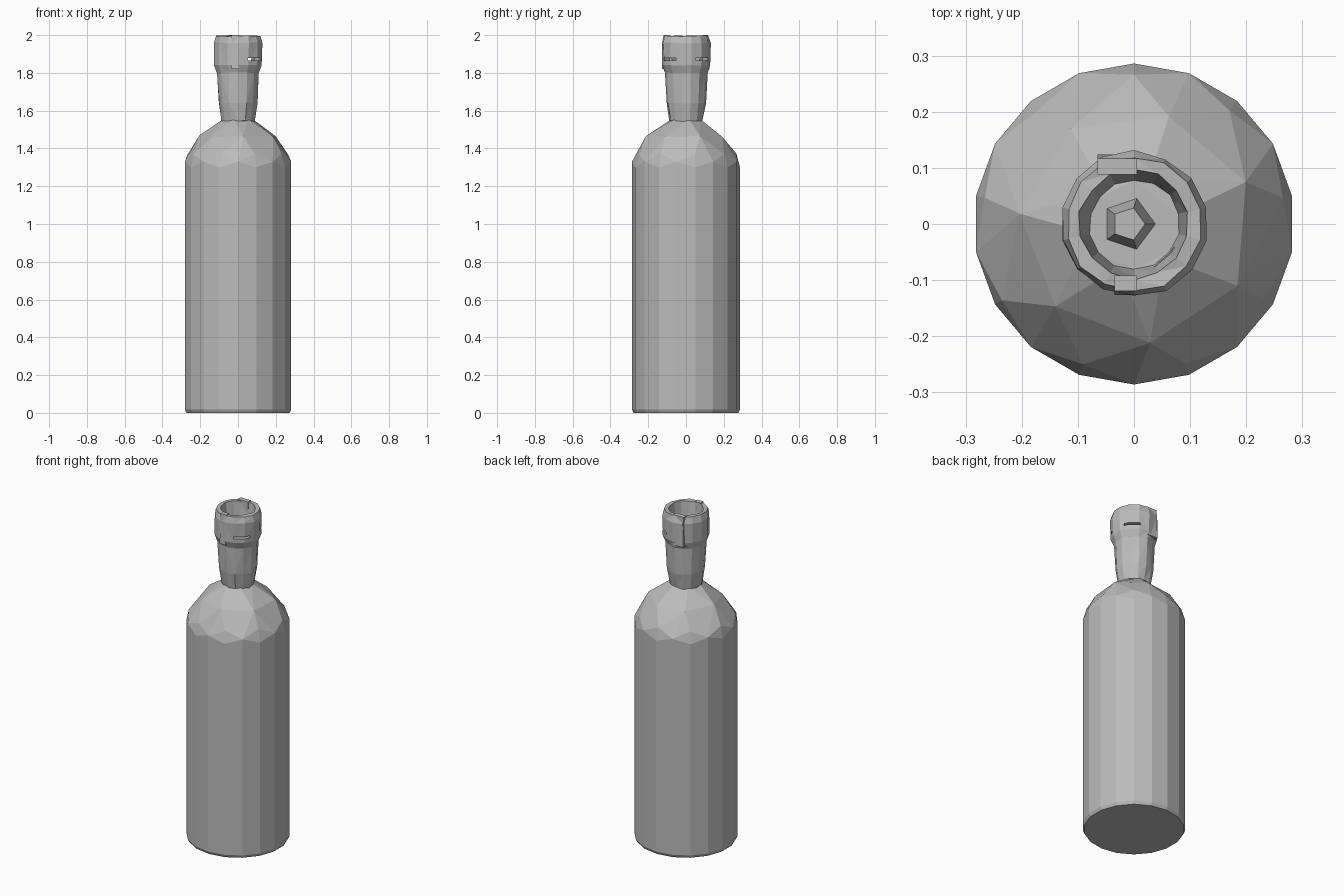
import bpy, bmesh, math, random
from mathutils import Vector

random.seed(4)
if "Cube" in bpy.data.objects:
    bpy.data.objects.remove(bpy.data.objects["Cube"], do_unlink=True)

grey = bpy.data.materials.new("steel grey")
grey.use_nodes = True
grey.diffuse_color = (0.5, 0.5, 0.5, 1)
grey.node_tree.nodes["Principled BSDF"].inputs["Base Color"].default_value = (0.5, 0.5, 0.5, 1)


def finish(bm, name):
    bmesh.ops.recalc_face_normals(bm, faces=bm.faces)
    mesh = bpy.data.meshes.new(name)
    bm.to_mesh(mesh)
    bm.free()
    mesh.materials.append(grey)
    obj = bpy.data.objects.new(name, mesh)
    bpy.context.collection.objects.link(obj)
    return obj


def ring(bm, sides, radius, z, turn=0.0, wave=0.0, jitter=0.0):
    verts = []
    for i in range(sides):
        a = math.tau * (i + turn) / sides
        r = radius + random.uniform(-jitter, jitter)
        dz = wave * (i % 2) + random.uniform(-jitter, jitter)
        verts.append(bm.verts.new((r * math.cos(a), r * math.sin(a), z + dz)))
    return verts


def box(name, size, location, angle=0.0):
    bm = bmesh.new()
    bmesh.ops.create_cube(bm, size=1)
    bmesh.ops.scale(bm, vec=Vector(size), verts=bm.verts)
    obj = finish(bm, name)
    obj.location = location
    obj.rotation_euler.z = angle
    return obj


# Cylinder body with a coarsely faceted shoulder
bm = bmesh.new()
ring(bm, 18, 0.277, 0.0, 0.5)
ring(bm, 18, 0.286, 0.018, 0.5)
ring(bm, 18, 0.286, 1.30, 0.5, wave=0.03)
ring(bm, 9, 0.268, 1.37, 0.25, jitter=0.004)
ring(bm, 7, 0.208, 1.465, 0.4, jitter=0.007)
ring(bm, 6, 0.08, 1.555, 0.2)
hull = bmesh.ops.convex_hull(bm, input=bm.verts)
spare = {g for g in hull["geom_interior"] + hull["geom_unused"]
         if isinstance(g, bmesh.types.BMVert)}
bmesh.ops.delete(bm, geom=list(spare), context="VERTS")
finish(bm, "cylinder_body")

# Hollow valve guard: outer skirt, flared collar, rim and cavity
profile = [(0.088, 1.545), (0.104, 1.64), (0.112, 1.80), (0.128, 1.84),
           (0.130, 1.96), (0.120, 1.995), (0.098, 1.995), (0.080, 1.84)]
bm = bmesh.new()
rings = [ring(bm, 14, r, z, 0.5, jitter=0.003) for r, z in profile]
for low, high in zip(rings, rings[1:]):
    for i in range(14):
        j = (i + 1) % 14
        bm.faces.new((low[i], low[j], high[j], high[i]))
bm.faces.new(rings[0])
bm.faces.new(rings[-1])
bmesh.ops.triangulate(bm, faces=bm.faces)
guard = finish(bm, "valve_guard")

# Thin slots through the guard wall
for side in (-1, 1):
    a = side * math.pi / 4
    cutter = box("slot_cutter", (0.08, 0.09, 0.012),
                 (0.12 * math.cos(a), 0.12 * math.sin(a), 1.872), a)
    cutter.hide_render = True
    cutter.hide_viewport = True
    cut = guard.modifiers.new("slot", "BOOLEAN")
    cut.object = cutter
    cut.operation = "DIFFERENCE"
    cut.solver = "EXACT"

# Raised lugs on the front and back of the collar
for name, x, width, y in (("front_lug", -0.015, 0.04, -0.109),
                          ("back_lug", -0.03, 0.07, 0.106)):
    lug = box(name, (width, 0.035, 0.18), (x, y, 1.91))
    for v in lug.data.vertices:
        if v.co.z > 0 and v.co.y * y > 0:
            v.co.y *= 0.6

# Valve stub inside the guard
bm = bmesh.new()
base, top = ring(bm, 5, 0.05, 1.83), ring(bm, 5, 0.03, 1.91)
bmesh.ops.convex_hull(bm, input=bm.verts)
stub = finish(bm, "valve_stub")
stub.location.x = -0.01
